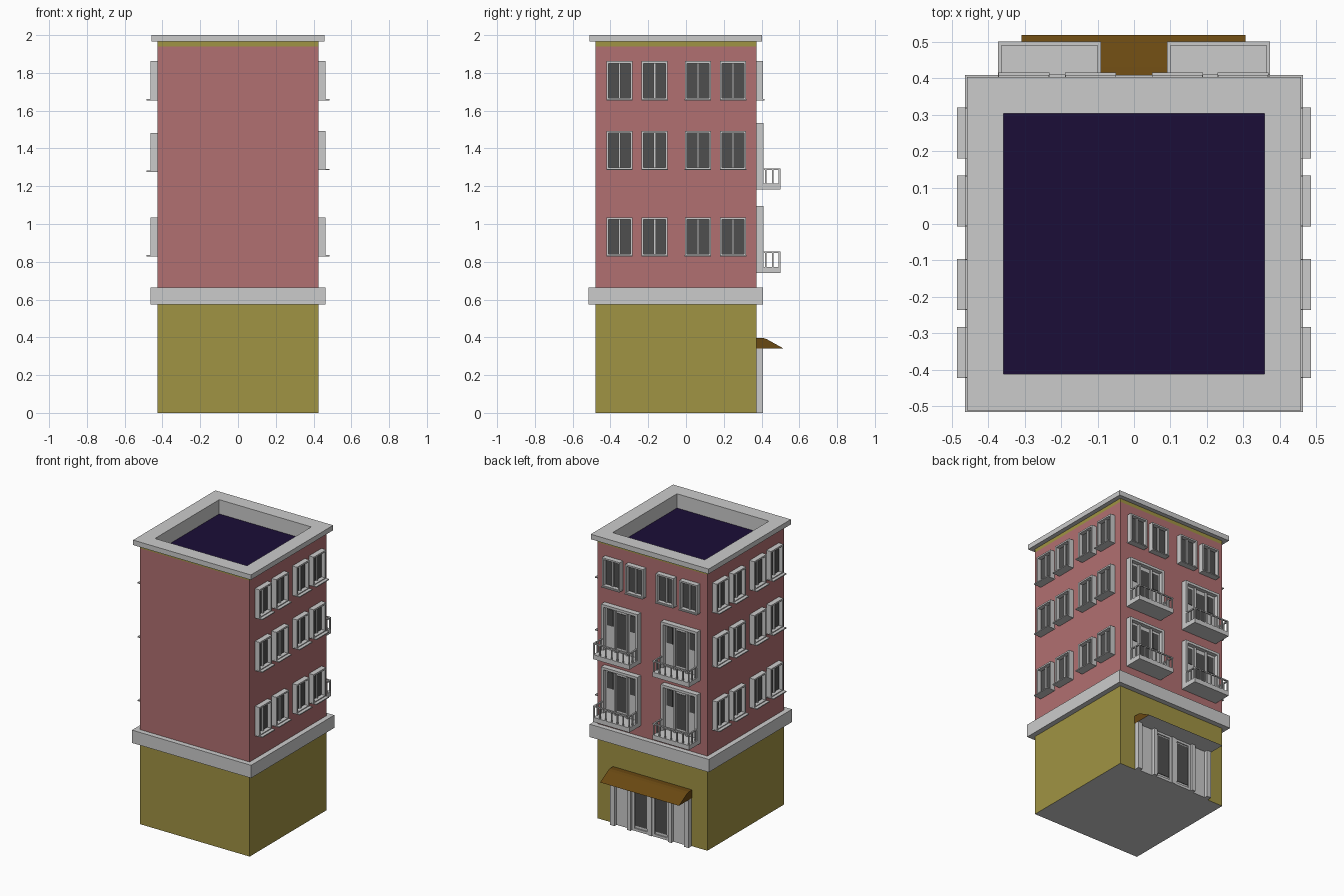
import bpy, bmesh
from mathutils import Matrix

if "Cube" in bpy.data.objects:
    bpy.data.objects.remove(bpy.data.objects["Cube"])


def material(name, rgb):
    m = bpy.data.materials.new(name)
    m.diffuse_color = (*rgb, 1)
    m.use_nodes = True
    m.node_tree.nodes["Principled BSDF"].inputs["Base Color"].default_value = m.diffuse_color
    return m


GREY = material("trim_grey", (0.8, 0.8, 0.8))
BRICK = material("brick_red", (0.44, 0.162, 0.165))
OCHRE = material("ochre_plaster", (0.352, 0.292, 0.056))
GLASS = material("dark_glass", (0.078, 0.078, 0.078))
NAVY = material("roof_navy", (0.0105, 0.004, 0.038))
BROWN = material("awning_brown", (0.141, 0.065, 0.006))

WX, Y0, Y1 = 0.427, -0.48, 0.372      # wall half width, front and back wall

# Local wall frames: u along the wall, w outward, z up
RIGHT = Matrix(((0, 1, 0, WX), (1, 0, 0, 0), (0, 0, 1, 0), (0, 0, 0, 1)))
LEFT = Matrix(((0, -1, 0, -WX), (1, 0, 0, 0), (0, 0, 1, 0), (0, 0, 0, 1)))
BACK = Matrix.Translation((0, Y1, 0))


def finish(name, bm, mats, recalc=True):
    if recalc:
        bmesh.ops.recalc_face_normals(bm, faces=bm.faces)
    me = bpy.data.meshes.new(name)
    bm.to_mesh(me)
    bm.free()
    for m in mats:
        me.materials.append(m)
    ob = bpy.data.objects.new(name, me)
    bpy.context.collection.objects.link(ob)
    return ob


def loft(name, mat, profile, floor=False):
    """Sweep (offset, z) points around the wall rectangle."""
    bm = bmesh.new()
    loops = [[bm.verts.new(p) for p in ((-WX - d, Y0 - d, z), (WX + d, Y0 - d, z),
                                        (WX + d, Y1 + d, z), (-WX - d, Y1 + d, z))]
             for d, z in profile]
    for a, b in zip(loops, loops[1:]):
        for i in range(4):
            j = (i + 1) % 4
            bm.faces.new((a[i], a[j], b[j], b[i]))
    if floor:
        bm.faces.new(loops[0][::-1]).material_index = 1
    finish(name, bm, [mat, GREY], recalc=False)


def boxes(name, wall, parts):
    """Join boxes (u0, u1, w0, w1, z0, z1, material index) on a wall."""
    bm = bmesh.new()
    for u0, u1, w0, w1, z0, z1, mi in parts:
        m = Matrix.Translation(((u0 + u1) / 2, (w0 + w1) / 2, (z0 + z1) / 2))
        m = m @ Matrix.Diagonal((u1 - u0, w1 - w0, z1 - z0, 1))
        vs = bmesh.ops.create_cube(bm, size=1, matrix=wall @ m)["verts"]
        for f in {f for v in vs for f in v.link_faces}:
            f.material_index = mi
    finish(name, bm, [GREY, GLASS])


def border(u0, u1, z0, z1, t, d):
    """Four bars of a rectangular frame."""
    return [(u0, u0 + t, 0, d, z0, z1, 0), (u1 - t, u1, 0, d, z0, z1, 0),
            (u0 + t, u1 - t, 0, d, z1 - t, z1, 0), (u0 + t, u1 - t, 0, d, z0, z0 + t, 0)]


def window(name, wall, u, z0, sill):
    u0, u1, z1, c = u - 0.069, u + 0.069, z0 + 0.205, u
    parts = border(u0, u1, z0, z1, 0.011, 0.036)
    parts += [(c - 0.006, c + 0.006, 0, 0.018, z0, z1, 0),
              (u0 + 0.011, u1 - 0.011, 0, 0.008, z0 + 0.011, z1 - 0.011, 1),
              (u0 - 0.001, u1 + 0.001, 0, sill, z0 - 0.002, z0 + 0.005, 0)]
    boxes(name, wall, parts)


# Walls, bands and roof
loft("ground_floor_walls", OCHRE, [(0, 0), (0, 0.575)], floor=True)
loft("stone_band", GREY, [(0, 0.575), (0.036, 0.575), (0.036, 0.665), (0, 0.665)])
loft("brick_walls", BRICK, [(0, 0.665), (0, 1.94)])
loft("top_strip", OCHRE, [(0, 1.94), (0, 1.965)])
loft("cornice_parapet", GREY, [(0, 1.965), (0.031, 1.965), (0.031, 2.0),
                               (-0.069, 2.0), (-0.069, 1.9)])
bm = bmesh.new()
r = WX - 0.069
bm.faces.new([bm.verts.new(p) for p in ((-r, Y0 + 0.069, 1.9), (r, Y0 + 0.069, 1.9),
                                        (r, Y1 - 0.069, 1.9), (-r, Y1 - 0.069, 1.9))])
finish("roof_deck", bm, [NAVY], recalc=False)

# Side windows
for side, wall, rows in (("right", RIGHT, (0.83, 1.287, 1.657)),
                         ("left", LEFT, (0.83, 1.277, 1.657))):
    for i, z in enumerate(rows):
        for j, u in enumerate((-0.352, -0.166, 0.063, 0.249)):
            window(f"{side}_window_{i}_{j}", wall, u, z, 0.058)

# Top row windows on the back
for j, u in enumerate((-0.302, -0.119, 0.119, 0.299)):
    window(f"back_window_{j}", BACK, u, 1.657, 0.043)


def balcony(name, u0, u1, z):
    c = (u0 + u1) / 2
    # Door surround, panel, tall centre glass and high side glass
    zt, zf = z + 0.353, z + 0.032
    door = border(u0, u1, z, zt, 0.018, 0.038)
    door += [(u0 + 0.018, u1 - 0.018, 0, 0.01, zf, zt - 0.018, 0),
             (c - 0.036, c + 0.036, 0, 0.013, zf + 0.03, zt - 0.045, 1)]
    for s in (-1, 1):
        a, b = sorted((c + s * 0.066, c + s * 0.113))
        door.append((a, b, 0, 0.013, zt - 0.15, zt - 0.035, 1))
        a, b = sorted((c + s * 0.04, c + s * 0.054))
        door.append((a, b, 0, 0.022, zf, zt - 0.018, 0))
    boxes(name + "_door", BACK, door)
    # Slab, handrails and balusters
    top, t, out = z + 0.113, 0.01, 0.128
    rail = [(u0, u1, 0, out, z, zf, 0),
            (u0, u1, out - t, out, top - 0.008, top, 0),
            (u0, u0 + t, 0.038, out - t, top - 0.008, top, 0),
            (u1 - t, u1, 0.038, out - t, top - 0.008, top, 0)]
    n = 7
    for i in range(n):
        u = u0 + 0.001 + i * (u1 - u0 - t) / (n - 1)
        rail.append((u, u + 0.008, out - 0.009, out - 0.001, zf, top - 0.008, 0))
    for w in (0.046, 0.082):
        for u in (u0 + 0.001, u1 - 0.009):
            rail.append((u, u + 0.008, w, w + 0.008, zf, top - 0.008, 0))
    boxes(name + "_railing", BACK, rail)


for i, z in enumerate((0.741, 1.182)):
    balcony(f"left_balcony_{i}", -0.373, -0.09, z)
    balcony(f"right_balcony_{i}", 0.09, 0.373, z)

# Shop entrance: panel, pilasters, double glass door
parts = [(-0.29, 0.29, 0, 0.012, 0, 0.342, 0)]
for s in (-1, 1):
    for a, b, w in ((0.27, 0.305, 0.036), (0.145, 0.172, 0.036), (0.0, 0.012, 0.026)):
        a, b = sorted((s * a, s * b))
        parts.append((a, b, 0, w, 0, 0.342, 0))
    a, b = sorted((s * 0.012, s * 0.145))
    parts += border(a, b, 0.0, 0.342, 0.018, 0.02)
    parts.append((a + 0.018, b - 0.018, 0, 0.015, 0.035, 0.315, 1))
boxes("shop_entrance", BACK, parts)

# Awning with grey underside
bm = bmesh.new()
prof = ((0.372, 0.34), (0.372, 0.396), (0.41, 0.396), (0.43, 0.389), (0.518, 0.34))
ends = [[bm.verts.new((x, y, z)) for y, z in prof] for x in (-0.308, 0.306)]
for e in ends:
    bm.faces.new(e)
for i in range(5):
    j = (i + 1) % 5
    f = bm.faces.new((ends[0][i], ends[0][j], ends[1][j], ends[1][i]))
    f.material_index = int(i == 4)
finish("awning", bm, [BROWN, GREY])
